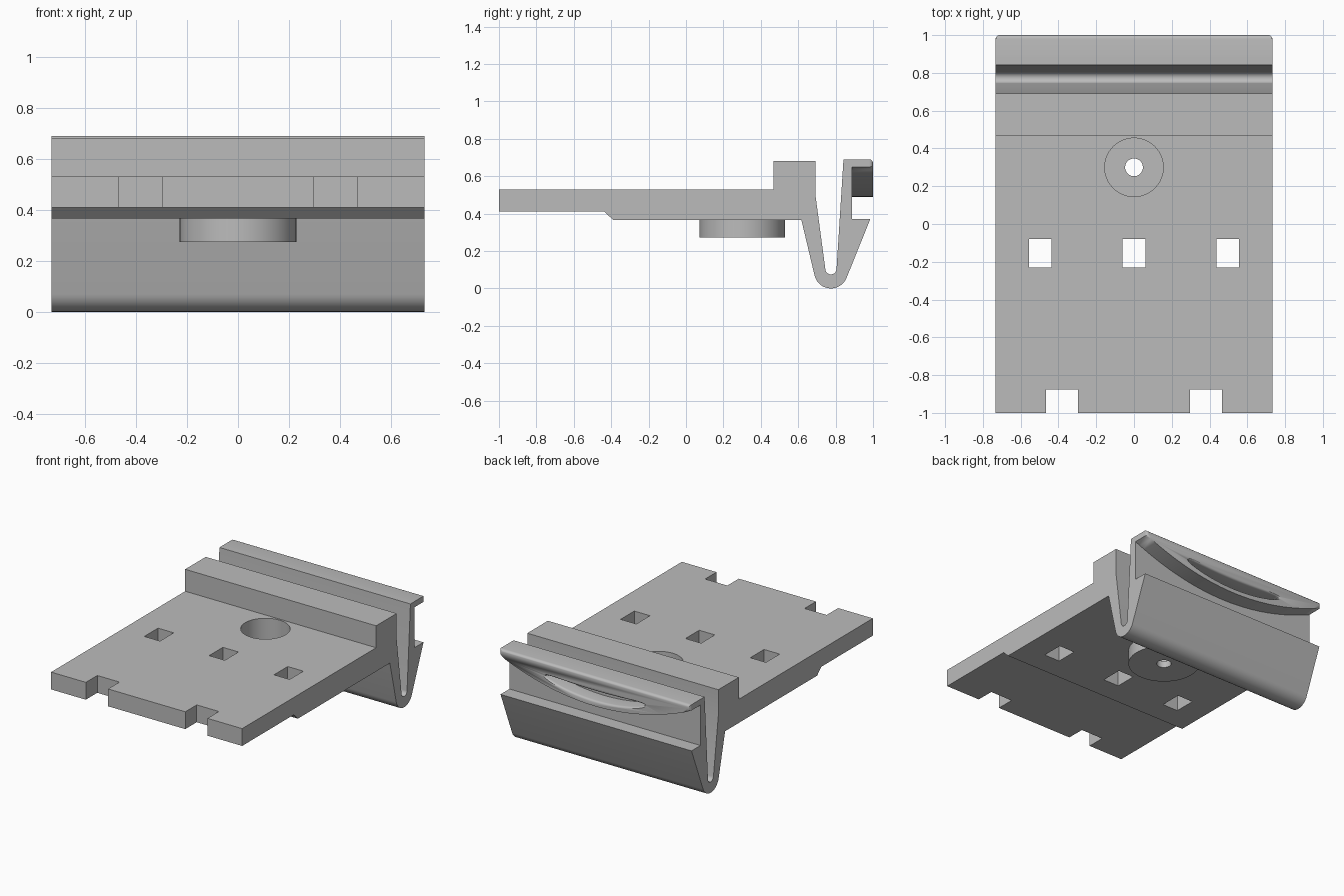
import bpy, bmesh
from math import cos, sin, pi, radians

if "Cube" in bpy.data.objects:
    bpy.data.objects.remove(bpy.data.objects["Cube"], do_unlink=True)

grey = bpy.data.materials.new("plain_grey")
grey.use_nodes = True
grey.diffuse_color = (0.5, 0.5, 0.5, 1)
grey.node_tree.nodes["Principled BSDF"].inputs["Base Color"].default_value = (0.5, 0.5, 0.5, 1)

HALF = 0.732  # half width of the whole part


def finish(name, bm):
    bmesh.ops.recalc_face_normals(bm, faces=bm.faces)
    mesh = bpy.data.meshes.new(name)
    bm.to_mesh(mesh)
    bm.free()
    mesh.materials.append(grey)
    obj = bpy.data.objects.new(name, mesh)
    bpy.context.collection.objects.link(obj)
    return obj


def loft(rings):
    """Closed solid through rings that all have the same point count."""
    bm = bmesh.new()
    loops = [[bm.verts.new(p) for p in ring] for ring in rings]
    n = len(loops[0])
    for a, b in zip(loops, loops[1:]):
        for i in range(n):
            j = (i + 1) % n
            bm.faces.new((a[i], a[j], b[j], b[i]))
    bm.faces.new(loops[0])
    bm.faces.new(loops[-1])
    return bm


def box(name, x0, x1, y0, y1, z0, z1):
    return finish(name, loft([[(x0, y0, z), (x1, y0, z), (x1, y1, z), (x0, y1, z)]
                              for z in (z0, z1)]))


def cylinder(name, y, r, z0, z1, n=64):
    return finish(name, loft([[(r * cos(2 * pi * i / n), y + r * sin(2 * pi * i / n), z)
                               for i in range(n)] for z in (z0, z1)]))


def combine(obj, tool, operation="DIFFERENCE"):
    tool.hide_render = True
    mod = obj.modifiers.new("combine", "BOOLEAN")
    mod.operation, mod.object, mod.solver = operation, tool, "EXACT"
    bpy.context.view_layer.objects.active = obj
    bpy.ops.object.modifier_apply(modifier=mod.name)
    bpy.data.objects.remove(tool, do_unlink=True)


def arc(cy, cz, r, a0, a1, n=16):
    angles = [radians(a0 + (a1 - a0) * i / n) for i in range(n + 1)]
    return [(cy + r * cos(a), cz + r * sin(a)) for a in angles]


# Plate, raised rib and folded spring clip share one side profile
profile = [(-1, 0.41), (-1, 0.53), (0.467, 0.53), (0.467, 0.682), (0.692, 0.682), (0.692, 0.5)]
profile += arc(0.775, 0.105, 0.03, 188, 356)
profile += [(0.842, 0.69), (0.887, 0.69), (0.887, 0.37), (0.985, 0.37)]
profile += arc(0.775, 0.09, 0.09, -22, -166)
profile += [(0.617, 0.366), (-0.39, 0.366), (-0.435, 0.41)]
body = finish("clip_plate", loft([[(x, y, z) for y, z in profile] for x in (-HALF, HALF)]))

# Round boss under the plate, with a pocket and a through hole
combine(body, cylinder("boss", 0.3, 0.229, 0.273, 0.42), "UNION")
combine(body, cylinder("pocket_cutter", 0.3, 0.155, 0.32, 0.8))
combine(body, cylinder("hole_cutter", 0.3, 0.047, 0.1, 0.8))

# Row of square holes and two front notches
for x in (-0.497, 0, 0.497):
    combine(body, box("window_cutter", x - 0.06, x + 0.06, -0.23, -0.08, 0.2, 0.8))
for x in (-0.381, 0.381):
    combine(body, box("notch_cutter", x - 0.085, x + 0.085, -1.2, -0.875, 0.2, 0.8))

# Finger grip: flat top, bowed underside, rounded outer rim
steps = 40
bow = [HALF * (2 * i / steps - 1) for i in range(steps + 1)]
outline = [(x, 0.49 + 0.16 * (x / HALF) ** 2) for x in bow] + [(HALF, 0.69), (-HALF, 0.69)]
bm = loft([[(x, y, z) for x, z in outline] for y in (0.87, 1)])
rim = [e for e in bm.edges if all(v.co.y > 0.99 for v in e.verts)]
bmesh.ops.bevel(bm, geom=rim, offset=0.02, segments=5, profile=0.5, affect="EDGES")
grip = finish("finger_grip", bm)


# Curved recess in the grip, flared at its mouth
def slot_ring(grow, y, n=64):
    ring = []
    for i in range(n):
        a = 2 * pi * i / n
        x = (0.38 + grow) * cos(a)
        ring.append((x, y, 0.56 + 0.25 * x * x + (0.033 + grow) * sin(a)))
    return ring


mouth = [(0, 0.9), (0, 0.985), (0.002, 0.992), (0.006, 0.997), (0.015, 1.001), (0.015, 1.05)]
combine(grip, finish("slot_cutter", loft([slot_ring(g, y) for g, y in mouth])))

# Smooth the round surfaces, keep the edges crisp
for obj in (body, grip):
    bpy.ops.object.select_all(action="DESELECT")
    obj.select_set(True)
    bpy.context.view_layer.objects.active = obj
    bpy.ops.object.shade_smooth_by_angle(angle=radians(30))
